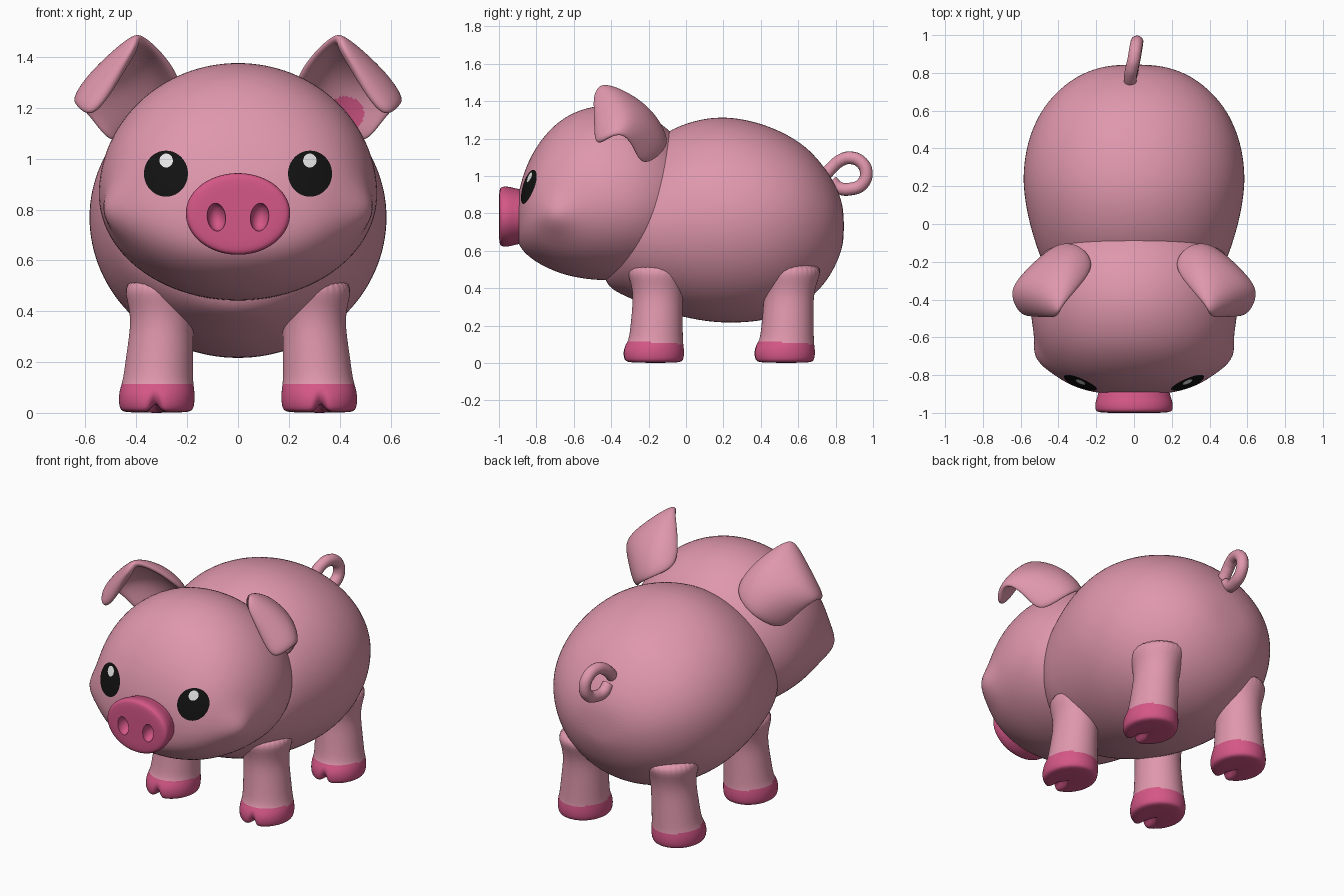
import bpy, bmesh, math
from math import sin, cos, pi, exp
from mathutils import Vector
from mathutils.bvhtree import BVHTree

if "Cube" in bpy.data.objects:
    bpy.data.objects.remove(bpy.data.objects["Cube"])


def material(name, rgb):
    m = bpy.data.materials.new(name)
    m.diffuse_color = (*rgb, 1)
    m.use_nodes = True
    m.node_tree.nodes["Principled BSDF"].inputs["Base Color"].default_value = m.diffuse_color
    return m


SKIN = material("light pink", (0.74, 0.31, 0.415))
ROSE = material("deep pink", (0.66, 0.095, 0.24))
BLACK = material("black", (0.006, 0.006, 0.006))
WHITE = material("white", (0.8, 0.8, 0.8))


def make_object(name, verts, faces, mats):
    mesh = bpy.data.meshes.new(name)
    mesh.from_pydata(verts, [], faces)
    bm = bmesh.new()
    bm.from_mesh(mesh)
    bmesh.ops.recalc_face_normals(bm, faces=bm.faces)
    bm.to_mesh(mesh)
    bm.free()
    for m in mats:
        mesh.materials.append(m)
    ob = bpy.data.objects.new(name, mesh)
    bpy.context.collection.objects.link(ob)
    mesh.shade_smooth()
    return ob


def apply_modifier(ob, kind, **settings):
    mod = ob.modifiers.new(kind.lower(), kind)
    for key, value in settings.items():
        setattr(mod, key, value)
    bpy.ops.object.select_all(action='DESELECT')
    bpy.context.view_layer.objects.active = ob
    ob.select_set(True)
    bpy.ops.object.modifier_apply(modifier=mod.name)


def loft(name, rings, mats):
    """Skin a list of equal-length closed rings, cap both ends and round it."""
    n = len(rings[0])
    verts = [p for ring in rings for p in ring]
    faces = [(r * n + i, r * n + (i + 1) % n, (r + 1) * n + (i + 1) % n, (r + 1) * n + i)
             for r in range(len(rings) - 1) for i in range(n)]
    faces += [tuple(range(n)), tuple(range(len(verts) - n, len(verts)))]
    ob = make_object(name, verts, faces, mats)
    apply_modifier(ob, 'SUBSURF', levels=2)
    return ob


def egg_ring(y, w, mid, top, bottom, n=32):
    """Cross-section across y, with separate upper and lower half heights."""
    pts = []
    for i in range(n):
        a = 2 * pi * i / n
        h = top - mid if sin(a) > 0 else mid - bottom
        pts.append((w * cos(a), y, mid + h * sin(a)))
    return pts


# Body: y, half width, widest height, top, bottom
loft("body", [egg_ring(*r) for r in (
    (-.45, .15, .62, .80, .46), (-.40, .30, .65, .90, .39), (-.30, .43, .70, 1.05, .345),
    (-.20, .49, .73, 1.17, .30), (-.10, .525, .75, 1.24, .265), (0, .555, .76, 1.285, .24),
    (.12, .58, .77, 1.315, .217), (.25, .593, .77, 1.318, .21), (.40, .575, .77, 1.285, .22),
    (.52, .535, .77, 1.235, .255), (.62, .48, .77, 1.175, .31), (.70, .41, .76, 1.10, .375),
    (.77, .325, .75, 1.005, .46), (.82, .22, .74, .91, .565), (.845, .10, .73, .81, .65))], [SKIN])

# Head
head = loft("head", [egg_ring(*r) for r in (
    (-.905, .12, .76, .86, .66), (-.885, .25, .77, .96, .615), (-.845, .36, .79, 1.08, .57),
    (-.78, .44, .81, 1.19, .525), (-.70, .49, .83, 1.28, .487), (-.60, .53, .85, 1.347, .455),
    (-.45, .556, .86, 1.388, .437), (-.30, .545, .86, 1.37, .44), (-.20, .51, .86, 1.325, .46),
    (-.10, .45, .86, 1.26, .52), (0, .35, .86, 1.15, .62))], [SKIN])
# Puffed cheeks
for v in head.data.vertices:
    side = math.copysign(1, v.co.x)
    d = v.co - Vector((side * .48, -.71, .79))
    v.co.x += side * .04 * exp(-d.length_squared / .010)
head_tree = BVHTree.FromObject(head, bpy.context.evaluated_depsgraph_get())


def face_plate(name, cx, cz, rx, rz, lift, mat, rings=8, n=40):
    """Thin oval laid on the front of the head."""
    verts, faces = [], []
    for r in range(rings + 1):
        for i in range(n):
            a, k = 2 * pi * i / n, max(r / rings, .01)
            x, z = cx + rx * k * cos(a), cz + rz * k * sin(a)
            hit, normal, _, _ = head_tree.ray_cast(Vector((x, -2, z)), Vector((0, 1, 0)))
            verts.append(hit + normal * lift)
    for r in range(rings):
        for i in range(n):
            j = (i + 1) % n
            faces.append((r * n + i, r * n + j, (r + 1) * n + j, (r + 1) * n + i))
    faces.append(tuple(range(n)))
    ob = make_object(name, verts, faces, [mat])
    if sum(p.normal.y for p in ob.data.polygons) > 0:
        ob.data.flip_normals()


# Eyes with highlights
for s, side in ((-1, "left"), (1, "right")):
    face_plate(side + "_eye", s * .282, .94, .086, .09, .004, BLACK)
    face_plate(side + "_eye_highlight", s * .28, .99, .026, .027, .008, WHITE, rings=4)

# Snout: y, half width, half height
snout = loft("snout", [[(w * cos(a), y, .785 + h * sin(a) * (1 if sin(a) < 0 else .97))
                        for a in (2 * pi * i / 32 for i in range(32))]
                       for y, w, h in ((-.85, .185, .145), (-.91, .192, .152), (-.945, .207, .164),
                                       (-.985, .207, .165), (-.999, .19, .15), (-1, .10, .08))], [ROSE])
# Nostrils cut into the snout
for s in (-1, 1):
    bpy.ops.mesh.primitive_uv_sphere_add(segments=32, ring_count=20, radius=1,
                                         location=(s * .085, -1.0, .77), rotation=(0, s * .12, 0))
    cutter = bpy.context.object
    cutter.scale = (.036, .05, .055)
    cutter.hide_render = True
    cutter.data.materials.append(ROSE)
    cutter.data.shade_smooth()
    bpy.context.view_layer.update()
    apply_modifier(snout, 'BOOLEAN', operation='DIFFERENCE', solver='EXACT', object=cutter)
    bpy.data.objects.remove(cutter)
bpy.ops.object.select_all(action='DESELECT')
snout.select_set(True)
bpy.context.view_layer.objects.active = snout
bpy.ops.object.shade_smooth_by_angle(angle=math.radians(40))

# Legs: height, x centre, y shift, x radius, y radius
LEG = ((0, .32, -.02, .125, .14), (.012, .32, -.02, .147, .162), (.06, .32, -.02, .151, .167),
       (.10, .318, -.014, .146, .155), (.125, .315, -.005, .138, .144), (.25, .306, 0, .131, .137),
       (.36, .298, .005, .122, .132), (.44, .295, .007, .14, .15), (.54, .28, .01, .18, .19))
for end, cy in (("front", -.155), ("back", .545)):
    for s, side in ((-1, "left"), (1, "right")):
        leg = loft(f"{end}_{side}_leg",
                   [[(s * cx + rx * cos(a), cy + dy + ry * sin(a), z)
                     for a in (2 * pi * i / 32 for i in range(32))]
                    for z, cx, dy, rx, ry in LEG], [SKIN, ROSE])
        # Hoof colour below the ankle, and a cleft between the toes
        for p in leg.data.polygons:
            p.material_index = int(p.center.z < .108 - .06 * (p.center.y - cy))
        for v in leg.data.vertices:
            if v.co.y < cy - .06 and v.co.z < .1:
                f = exp(-((v.co.x - s * .325) / .022) ** 2) * (1 - v.co.z / .1)
                v.co.y += .03 * f
                v.co.z += .03 * f

# Ears: sheet rows from base over the fold to the tip, inner to outer edge
EAR = (((.20, -.22, 1.26), (.27, -.11, 1.22), (.40, -.09, 1.14), (.49, -.24, 1.03)),
       ((.28, -.33, 1.40), (.35, -.19, 1.385), (.50, -.18, 1.27), (.57, -.28, 1.15)),
       ((.385, -.44, 1.49), (.43, -.40, 1.485), (.59, -.31, 1.34), (.65, -.34, 1.23)),
       ((.39, -.47, 1.46), (.44, -.47, 1.42), (.57, -.44, 1.29), (.635, -.42, 1.20)),
       ((.405, -.475, 1.42), (.44, -.48, 1.36), (.52, -.485, 1.22), (.585, -.48, 1.16)))
for s, side in ((-1, "left"), (1, "right")):
    verts = [(s * x, y, z) for row in EAR for x, y, z in row]
    faces = [(r * 4 + c, r * 4 + c + 1, r * 4 + c + 5, r * 4 + c + 4)
             for r in range(4) for c in range(3)]
    ear = make_object(side + "_ear", verts, faces, [SKIN, ROSE])
    apply_modifier(ear, 'SOLIDIFY', thickness=.05, offset=0)
    apply_modifier(ear, 'SUBSURF', levels=4)
    # Coloured patch inside the right ear
    if s > 0:
        for p in ear.data.polygons:
            c = p.center
            p.material_index = int(p.normal.y < 0 and c.y > -.34
                                   and math.hypot(c.x - .425, c.z - 1.175) < .07)

# Curly tail
curve = bpy.data.curves.new("tail", 'CURVE')
curve.dimensions = '3D'
curve.bevel_depth = .034
curve.bevel_resolution = 5
curve.use_fill_caps = True
path = [(-.02, .74, 1.0), (-.018, .79, 1.055), (-.01, .83, 1.085), (0, .875, 1.097),
        (.01, .935, 1.075), (.016, .964, 1.015), (.012, .94, .955), (.002, .88, .93),
        (-.01, .82, .935), (-.015, .78, .97)]
spline = curve.splines.new('BEZIER')
spline.bezier_points.add(len(path) - 1)
for bp, co in zip(spline.bezier_points, path):
    bp.co = co
    bp.handle_left_type = bp.handle_right_type = 'AUTO'
curve.materials.append(SKIN)
tail = bpy.data.objects.new("tail", curve)
bpy.context.collection.objects.link(tail)
bpy.ops.object.select_all(action='DESELECT')
tail.select_set(True)
bpy.context.view_layer.objects.active = tail
bpy.ops.object.convert(target='MESH')
bpy.context.object.data.shade_smooth()
